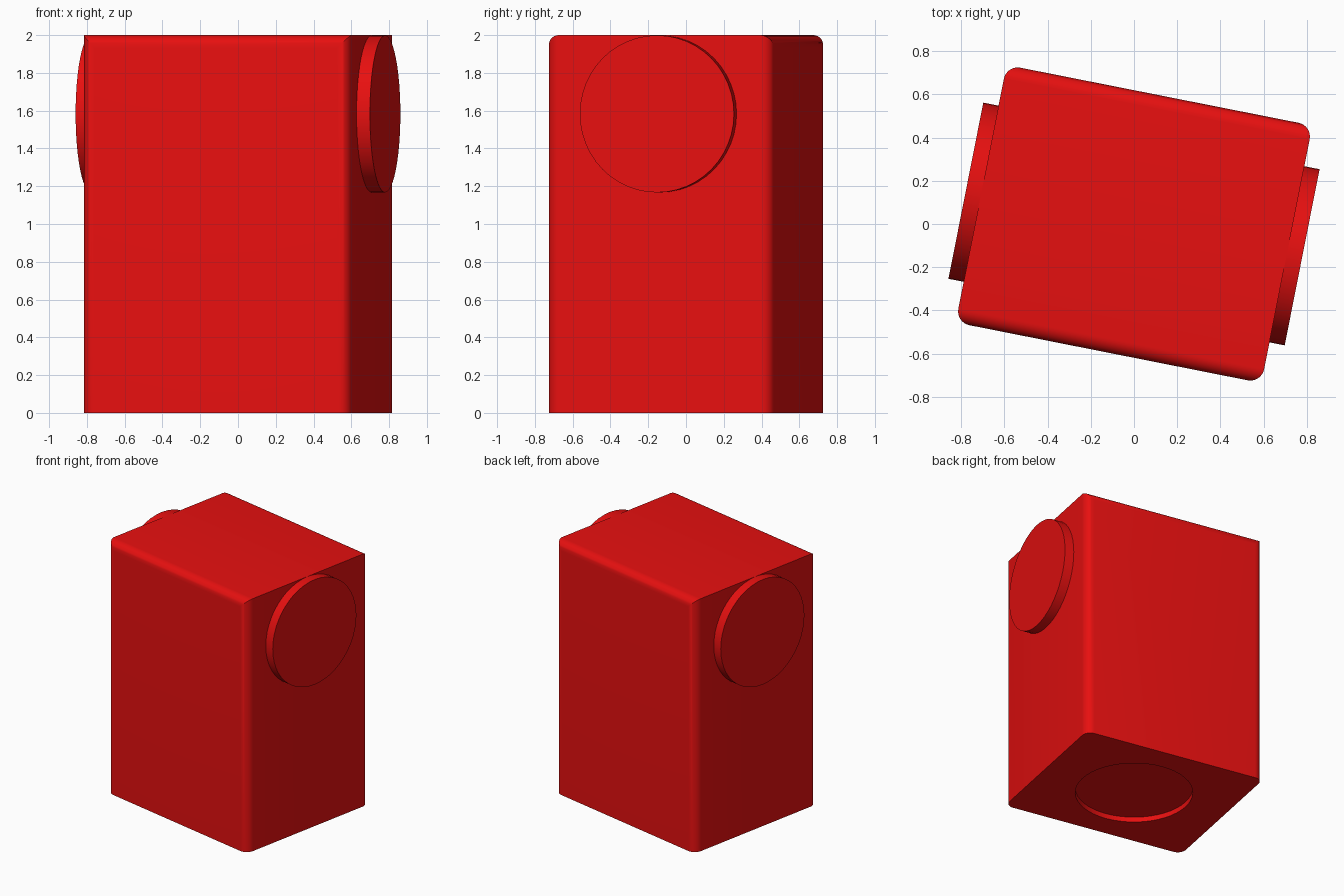
import bpy, bmesh
from math import radians, pi
from mathutils import Matrix

if "Cube" in bpy.data.objects:
    bpy.data.objects.remove(bpy.data.objects["Cube"])

W, D, H = 1.444, 1.216, 2.0      # body size before turning
R = 0.065                        # edge rounding
TURN = Matrix.Rotation(radians(-11.2), 4, 'Z')

red = bpy.data.materials.new("red")
red.diffuse_color = (0.8, 0.005, 0.005, 1)
red.use_nodes = True
red.node_tree.nodes["Principled BSDF"].inputs["Base Color"].default_value = red.diffuse_color


def make(name, bm):
    bmesh.ops.transform(bm, matrix=TURN, verts=bm.verts)
    bmesh.ops.recalc_face_normals(bm, faces=bm.faces)
    mesh = bpy.data.meshes.new(name)
    bm.to_mesh(mesh)
    bm.free()
    mesh.materials.append(red)
    ob = bpy.data.objects.new(name, mesh)
    bpy.context.collection.objects.link(ob)
    return ob


def disc(name, radius, depth, matrix):
    bm = bmesh.new()
    bmesh.ops.create_cone(bm, cap_ends=True, segments=48, radius1=radius,
                          radius2=radius, depth=depth, matrix=matrix)
    return make(name, bm)


def smooth(ob):
    bpy.ops.object.select_all(action='DESELECT')
    ob.select_set(True)
    bpy.context.view_layer.objects.active = ob
    bpy.ops.object.shade_smooth_by_angle(angle=radians(30))


# Body: upright edges and the front and back top edges are rounded
bm = bmesh.new()
bmesh.ops.create_cube(bm, size=1, matrix=Matrix.Translation((0, 0, H / 2))
                      @ Matrix.Diagonal((W, D, H, 1)))
edges = []
for e in bm.edges:
    a, b = e.verts[0].co, e.verts[1].co
    upright = abs(a.z - b.z) > 0.1
    top_long = abs(a.x - b.x) > 0.1 and a.z > 1
    if upright or top_long:
        edges.append(e)
bmesh.ops.bevel(bm, geom=edges, offset=R, segments=8, profile=0.5,
                affect='EDGES')
body = make("body", bm)

# Shallow round recess in the underside
cutter = disc("recess_cutter", 0.422, 0.08, Matrix.Identity(4))
cutter.hide_render = True
cut = body.modifiers.new("recess", 'BOOLEAN')
cut.operation = 'DIFFERENCE'
cut.solver = 'EXACT'
cut.object = cutter
bpy.context.view_layer.objects.active = body
bpy.ops.object.modifier_apply(modifier=cut.name)
bpy.data.objects.remove(cutter)
smooth(body)

# Round discs on both ends, partly sunk into the body
for side, name in ((1, "right_disc"), (-1, "left_disc")):
    place = Matrix.Translation((side * (W / 2 + 0.031), 0, 1.583))
    smooth(disc(name, 0.416, 0.082, place @ Matrix.Rotation(pi / 2, 4, 'Y')))
